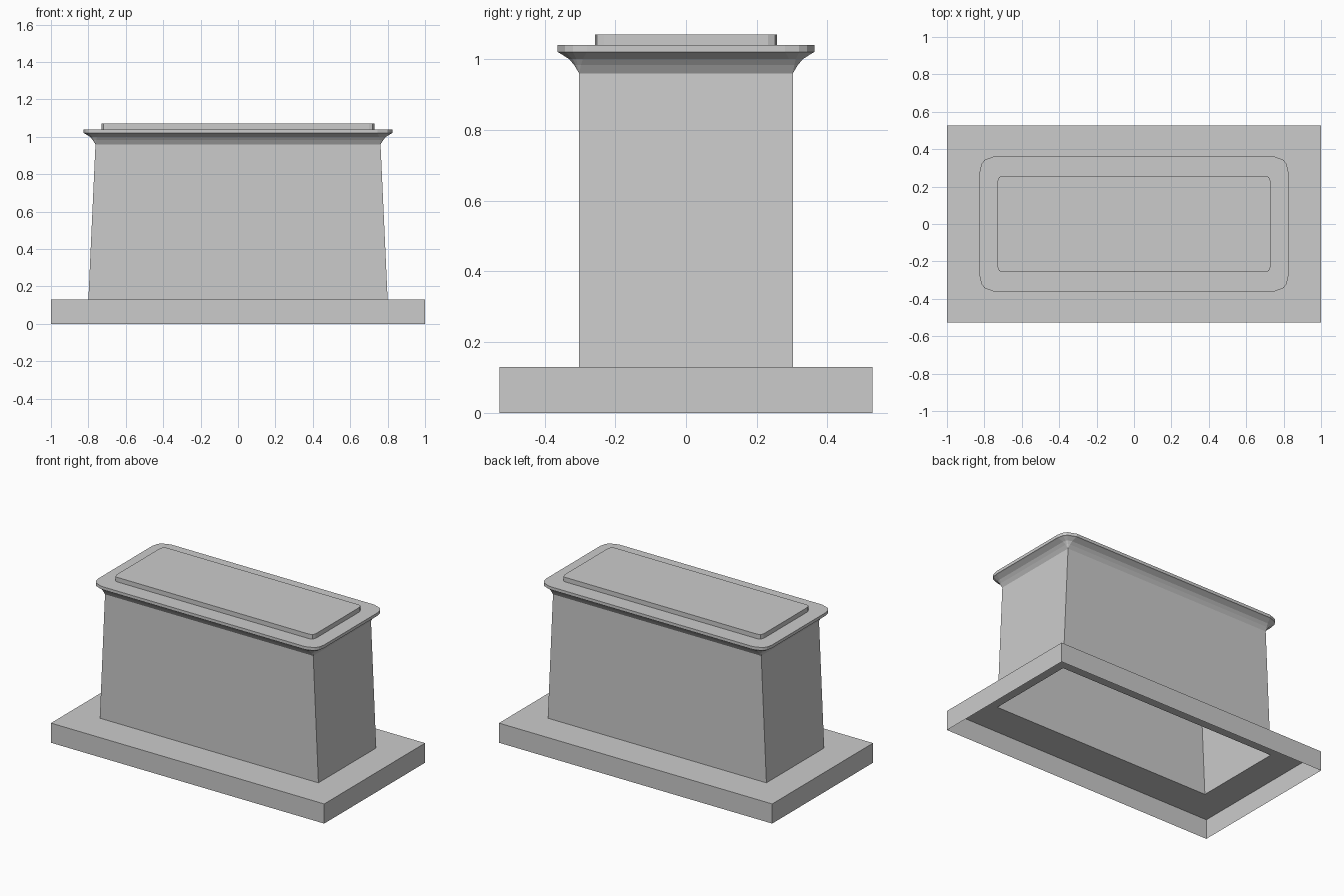
import bpy, bmesh

if "Cube" in bpy.data.objects:
    bpy.data.objects.remove(bpy.data.objects["Cube"])


def loop_from_corner(corner):
    """Mirror a one-quadrant corner (from +x side to +y side) into a full loop."""
    back = corner[::-1]
    return (list(corner)
            + [(-x, y) for x, y in back]
            + [(-x, -y) for x, y in corner]
            + [(x, -y) for x, y in back])


def loft(name, sections, cap_top=False):
    """Skin a stack of (corner, z) sections; collapsed points are merged."""
    bm = bmesh.new()
    rings = [[bm.verts.new((x, y, z)) for x, y in loop_from_corner(c)]
             for c, z in sections]
    n = len(rings[0])
    for a, b in zip(rings, rings[1:]):
        for i in range(n):
            j = (i + 1) % n
            bm.faces.new((a[i], a[j], b[j], b[i]))
    if cap_top:
        bm.faces.new(rings[-1])
    bmesh.ops.remove_doubles(bm, verts=bm.verts, dist=1e-5)
    mesh = bpy.data.meshes.new(name)
    bm.to_mesh(mesh)
    bm.free()
    obj = bpy.data.objects.new(name, mesh)
    bpy.context.collection.objects.link(obj)
    return obj


def blend(a, b, t):
    return [(p[0] + (q[0] - p[0]) * t, p[1] + (q[1] - p[1]) * t)
            for p, q in zip(a, b)]


BASE = [(1.0, 0.527)]
FOOT = [(0.80, 0.302)]
NECK = [(0.762, 0.302)]
RIM = [(0.825, 0.28), (0.816, 0.32), (0.80, 0.342), (0.745, 0.363)]
SLAB = [(0.73, 0.20), (0.729, 0.232), (0.72, 0.252), (0.70, 0.257)]

# Plinth: open underneath, top surface stops at the body
loft("plinth", [(BASE, 0.0), (BASE, 0.13), (FOOT, 0.13)])

# Body: tapered hollow walls
loft("body", [(FOOT, 0.13), (NECK, 0.96)])

# Cornice: flares from the square neck to the rounded rim
flare = [(0.0, 0.96), (0.23, 0.983), (0.46, 1.0), (0.90, 1.017), (1.0, 1.02)]
sections = [(blend(NECK * 4, RIM, t), z) for t, z in flare]
loft("cornice", sections + [(RIM, 1.04), (SLAB, 1.04)])

# Raised top slab
loft("top_slab", [(SLAB, 1.04), (SLAB, 1.07)], cap_top=True)
